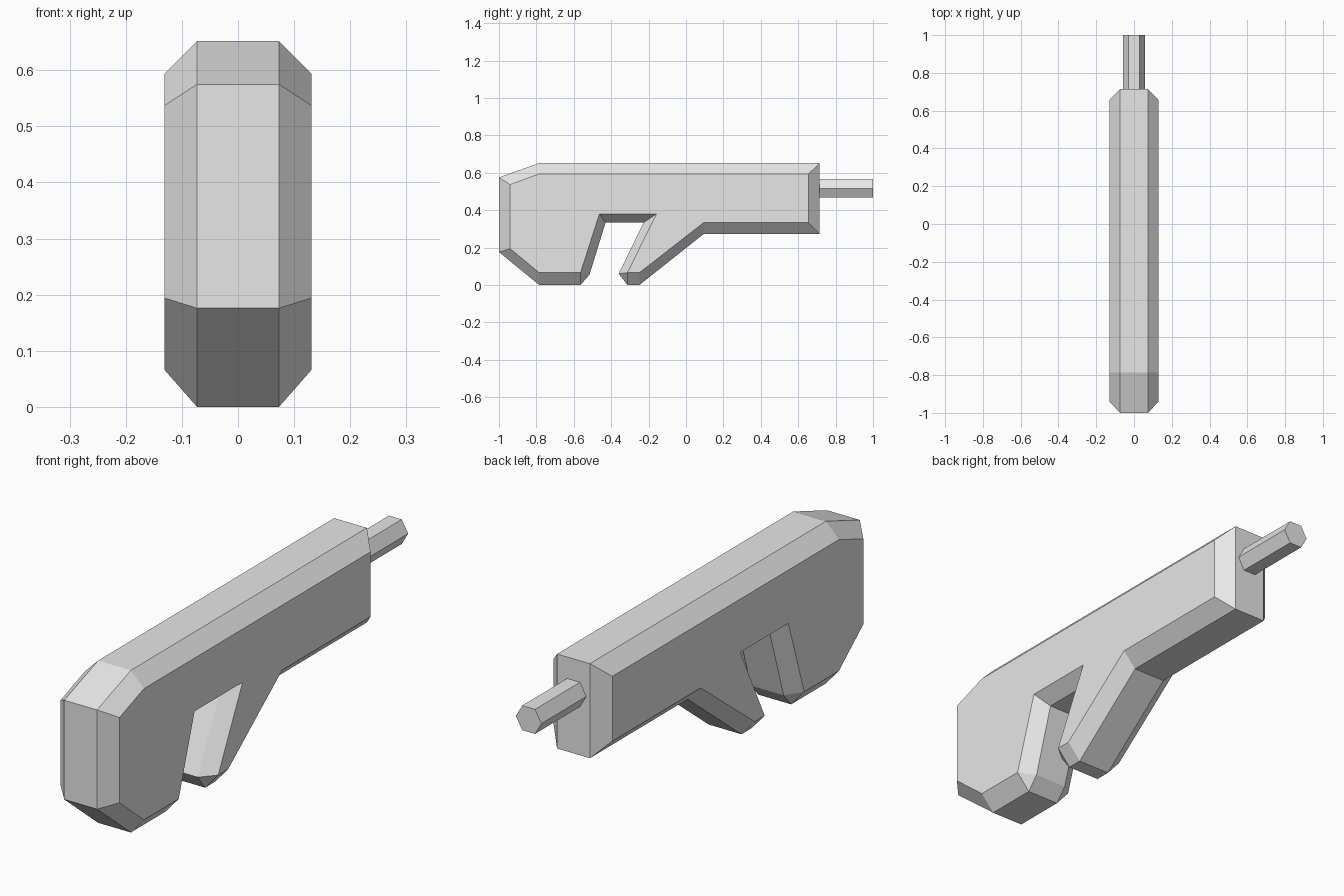
import bpy
import bmesh
import math

cube = bpy.data.objects.get("Cube")
if cube:
    bpy.data.objects.remove(cube, do_unlink=True)

grey = bpy.data.materials.new("light grey")
grey.use_nodes = True
grey.diffuse_color = (0.8, 0.8, 0.8, 1)
grey.node_tree.nodes["Principled BSDF"].inputs["Base Color"].default_value = (0.8, 0.8, 0.8, 1)


def make_object(name, bm):
    bmesh.ops.recalc_face_normals(bm, faces=bm.faces)
    mesh = bpy.data.meshes.new(name)
    bm.to_mesh(mesh)
    bm.free()
    mesh.materials.append(grey)
    obj = bpy.data.objects.new(name, mesh)
    bpy.context.collection.objects.link(obj)
    return obj


# Body silhouette: middle outline (y, z) paired with the bevelled side outline (y, z)
OUTLINE = [
    ((-1.0, .575), (-.94, .537)),
    ((-.785, .652), (-.785, .594)),
    ((.715, .652), (.655, .594)),
    ((.715, .272), (.655, .333)),
    ((.094, .272), (.094, .333)),
    ((-.249, 0), (-.249, .066)),
    ((-.313, 0), (-.313, .066)),
    ((-.36, .06), (-.313, .066)),
    ((-.227, .333), (-.158, .38)),
    ((-.43, .333), (-.463, .38)),
    ((-.516, .055), (-.564, .066)),
    ((-.564, 0), (-.564, .066)),
    ((-.785, 0), (-.785, .066)),
    ((-1.0, .176), (-.94, .194)),
]
MID_X, SIDE_X = .073, .131

# Body: four outlines across the width, bridged into chamfered walls
bm = bmesh.new()
rings = []
for x, k in ((-SIDE_X, 1), (-MID_X, 0), (MID_X, 0), (SIDE_X, 1)):
    rings.append([bm.verts.new((x, *pair[k])) for pair in OUTLINE])
count = len(OUTLINE)
for a, b in zip(rings, rings[1:]):
    for i in range(count):
        j = (i + 1) % count
        bm.faces.new((a[i], a[j], b[j], b[i]))
for ring in (rings[0], rings[-1]):
    bm.faces.new(ring)
bmesh.ops.remove_doubles(bm, verts=bm.verts, dist=.0005)
make_object("body", bm)

# Barrel: six-sided rod sticking out of the back
bm = bmesh.new()
bmesh.ops.create_cone(bm, cap_ends=True, segments=6, radius1=.057, radius2=.057, depth=.3)
barrel = make_object("barrel", bm)
barrel.rotation_euler = (math.pi / 2, math.pi / 6, 0)
bpy.context.view_layer.update()
# Turn the rod so two of its edges point sideways
widest = max((barrel.matrix_world @ v.co).x for v in barrel.data.vertices)
if widest < .055:
    barrel.rotation_euler.y = 0
    barrel.rotation_euler.z = 0
    for v in barrel.data.vertices:
        v.co.x, v.co.y = v.co.y, -v.co.x
barrel.location = (0, .85, .516)
